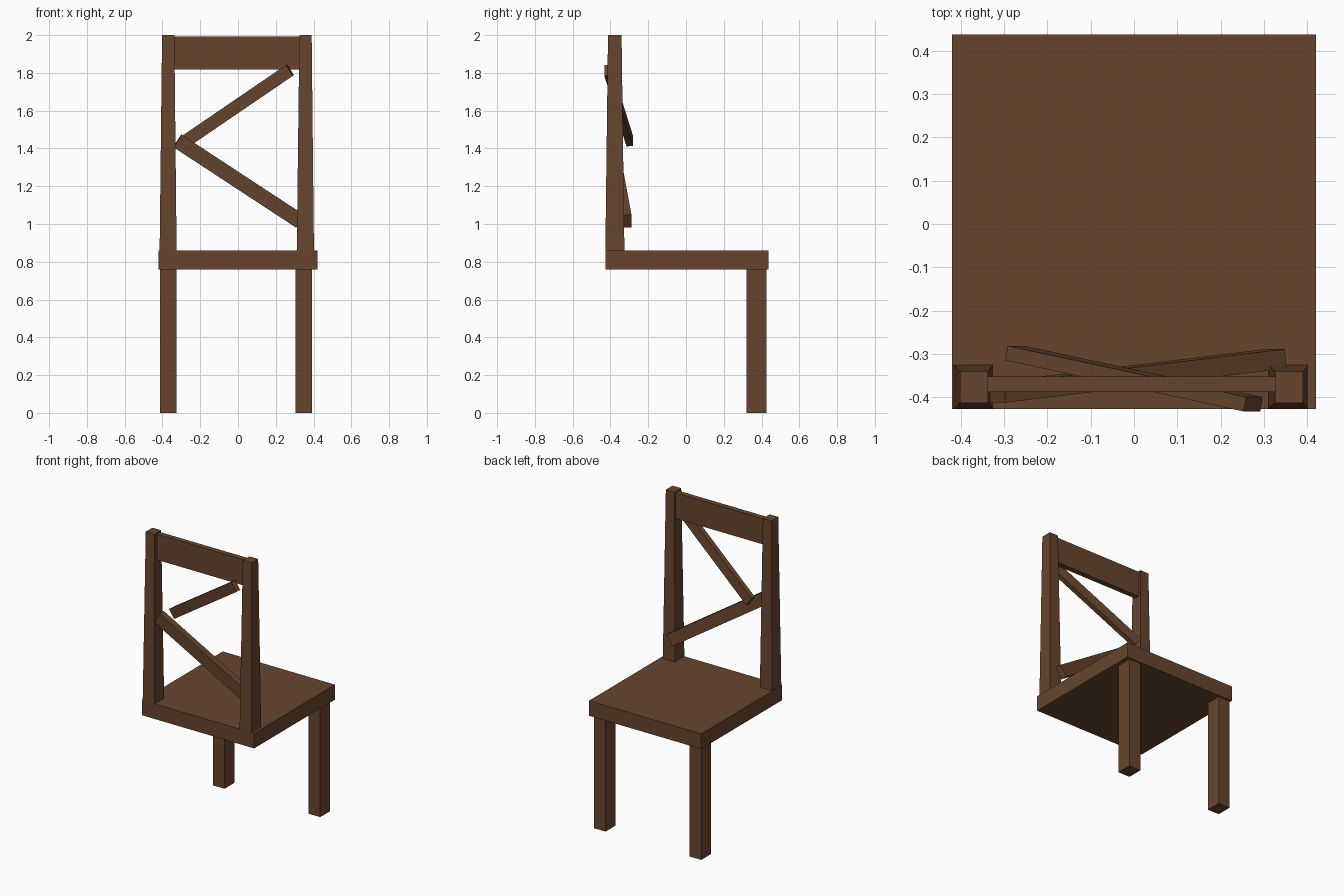
import bpy, bmesh
from mathutils import Vector, Matrix

if "Cube" in bpy.data.objects:
    bpy.data.objects.remove(bpy.data.objects["Cube"])

wood = bpy.data.materials.new("brown_wood")
wood.diffuse_color = (0.135, 0.060, 0.027, 1)
wood.use_nodes = True
wood.node_tree.nodes["Principled BSDF"].inputs["Base Color"].default_value = wood.diffuse_color


def finish(name, bm):
    bmesh.ops.recalc_face_normals(bm, faces=bm.faces)
    mesh = bpy.data.meshes.new(name)
    bm.to_mesh(mesh)
    bm.free()
    mesh.materials.append(wood)
    obj = bpy.data.objects.new(name, mesh)
    bpy.context.collection.objects.link(obj)
    return obj


def box(name, x, y, z, top_x=None, top_y=None):
    """Box from (min, max) ranges; the top may have its own ranges for a taper."""
    bm = bmesh.new()
    bmesh.ops.create_cube(bm, size=1)
    for v in bm.verts:
        i, j, k = (int(c > 0) for c in v.co)
        rx = top_x if k and top_x else x
        ry = top_y if k and top_y else y
        v.co = (rx[i], ry[j], z[k])
    return finish(name, bm)


def slat(name, start, end, width, thick):
    """Straight bar between two points, wide face towards the front."""
    a, b = Vector(start), Vector(end)
    along = (b - a).normalized()
    across = along.cross(Vector((0, 1, 0))).normalized()
    depth = across.cross(along)
    bm = bmesh.new()
    bmesh.ops.create_cube(bm, size=1)
    size = Matrix.Diagonal(((b - a).length, width, thick, 1))
    turn = Matrix((along, across, depth)).transposed().to_4x4()
    bm.transform(Matrix.Translation((a + b) / 2) @ turn @ size)
    return finish(name, bm)


# Seat
box("seat", (-0.42, 0.42), (-0.427, 0.437), (0.758, 0.86))

# Two legs under the free edge of the seat
for side, x in (("left", (-0.412, -0.325)), ("right", (0.305, 0.392))):
    box("leg_" + side, x, (0.32, 0.425), (0, 0.758))

# Tapered back posts
for side, x, top in (("left", (-0.415, -0.325), (-0.402, -0.337)),
                     ("right", (0.311, 0.402), (0.325, 0.39))):
    box("back_post_" + side, x, (-0.427, -0.326), (0.86, 2.0),
        top, (-0.413, -0.341))

# Top rail between the posts
box("top_rail", (-0.345, 0.335), (-0.388, -0.352), (1.818, 1.992))

# Crooked diagonal slats
slat("upper_slat", (-0.275, -0.298, 1.44), (0.275, -0.416, 1.815), 0.068, 0.034)
slat("lower_slat", (-0.32, -0.390, 1.44), (0.328, -0.311, 1.015), 0.08, 0.045)
